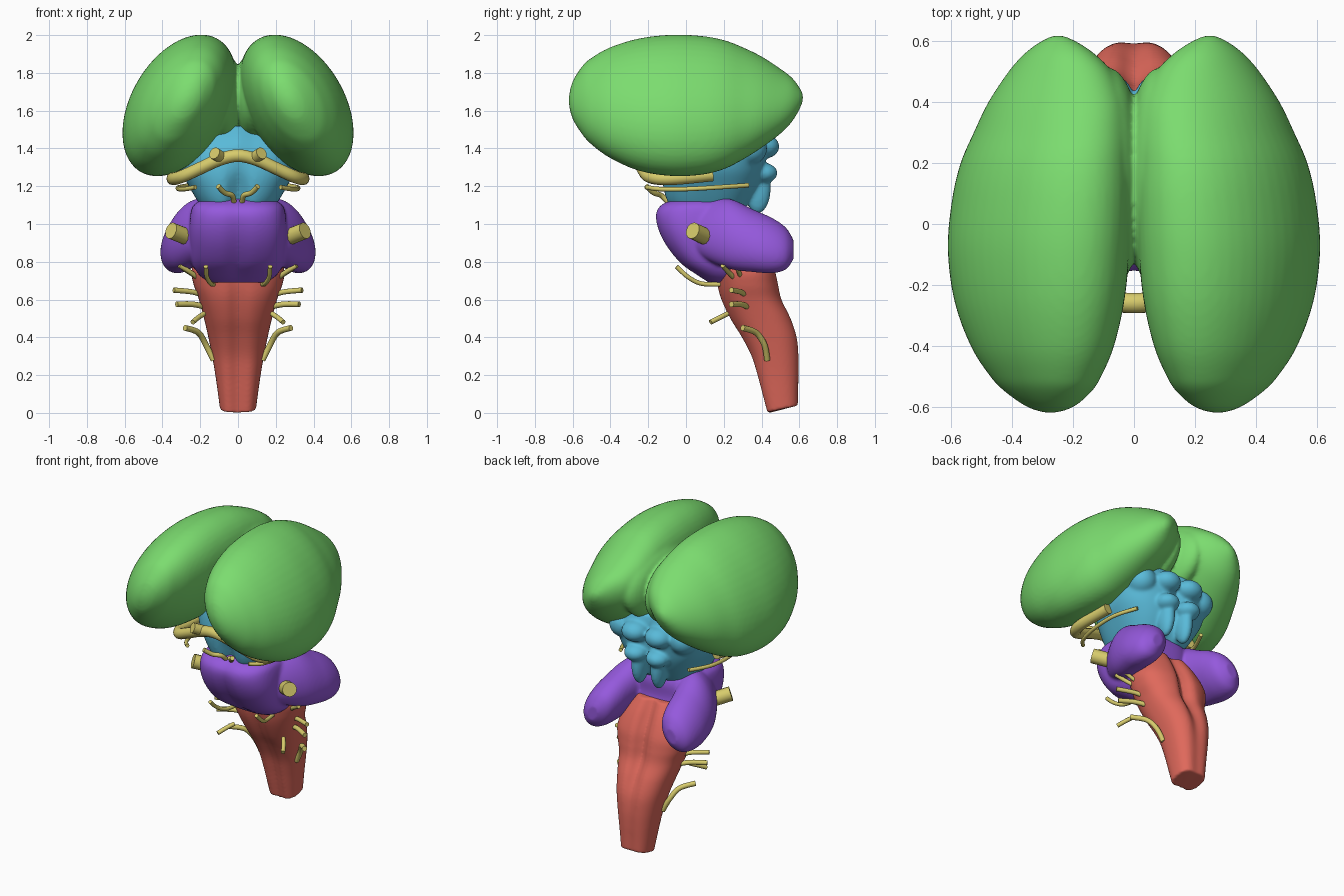
import bpy, bmesh, math
from mathutils import Vector, Matrix


def material(name, rgb):
    m = bpy.data.materials.new(name)
    m.diffuse_color = (*rgb, 1)
    return m


GREEN = material("green", (0.20, 0.72, 0.16))
BLUE = material("blue", (0.10, 0.49, 0.69))
PURPLE = material("purple", (0.30, 0.10, 0.72))
RED = material("red", (0.74, 0.14, 0.105))
YELLOW = material("yellow", (0.68, 0.60, 0.15))


def blend(keys, n=6):
    """Catmull-Rom interpolation between key tuples."""
    out = []
    for i in range(len(keys) - 1):
        p = [Vector(keys[max(0, min(len(keys) - 1, i + k))]) for k in (-1, 0, 1, 2)]
        for j in range(n):
            t = j / n
            out.append(0.5 * (2 * p[1] + (p[2] - p[0]) * t + (2 * p[0] - 5 * p[1] + 4 * p[2] - p[3]) * t * t
                              + (3 * p[1] - p[0] - 3 * p[2] + p[3]) * t ** 3))
    return out + [Vector(keys[-1])]


def loft(bm, rings):
    rows = [[bm.verts.new(p) for p in r] for r in rings]
    n = len(rows[0])
    for a, b in zip(rows, rows[1:]):
        for i in range(n):
            bm.faces.new((a[i], a[(i + 1) % n], b[(i + 1) % n], b[i]))
    bm.faces.new(rows[0])
    bm.faces.new(rows[-1])


def ball(bm, loc, size):
    m = Matrix.Translation(loc) @ Matrix.Diagonal((*size, 1))
    bmesh.ops.create_uvsphere(bm, u_segments=32, v_segments=20, radius=1, matrix=m)


def lobe(bm, keys, side, shear):
    """Egg along y from keys (y, x centre, x radius, z centre, z radius)."""
    rings = []
    for y, cx, a, cz, b in blend(keys):
        ring = []
        for i in range(48):
            t = math.tau * i / 48
            c, s = math.cos(t), math.sin(t)
            ring.append((side * (cx + a * c), y,
                         cz + b * (-shear * c + math.sqrt(1 - shear ** 2) * s)))
        rings.append(ring)
    loft(bm, rings)


def stem(bm, keys, power=2.0, groove=0.04, tilt=0.0):
    """Upright body from keys (z, half width, y front, y back, front groove, back groove)."""
    rings = []
    for z, w, y0, y1, gf, gb in blend(keys):
        ring = []
        for i in range(80):
            t = math.tau * i / 80
            c, s = math.cos(t), math.sin(t)
            x = w * math.copysign(abs(c) ** (2 / power), c)
            v = math.copysign(abs(s) ** (2 / power), s)
            cut = math.exp(-(x / groove) ** 2)
            y = (y0 + y1) / 2 + v * (y1 - y0) / 2 + (gf * cut if s < 0 else -gb * cut)
            ring.append((x, y, z + tilt * (v + 1) / 2 * max(0, 1 - z / 0.2)))
        rings.append(ring)
    loft(bm, rings)


def apply(ob):
    bpy.ops.object.select_all(action='DESELECT')
    ob.select_set(True)
    bpy.context.view_layer.objects.active = ob
    bpy.ops.object.convert(target='MESH')
    bpy.ops.object.shade_smooth()


def finish(bm, name, mat, voxel=0.012, rounds=6):
    """Fuse the overlapping shells of a part into one smooth skin."""
    bmesh.ops.recalc_face_normals(bm, faces=bm.faces)
    me = bpy.data.meshes.new(name)
    bm.to_mesh(me)
    bm.free()
    me.materials.append(mat)
    ob = bpy.data.objects.new(name, me)
    bpy.context.collection.objects.link(ob)
    r = ob.modifiers.new("fuse", 'REMESH')
    r.mode, r.voxel_size = 'VOXEL', voxel
    s = ob.modifiers.new("soften", 'SMOOTH')
    s.factor, s.iterations = 0.5, rounds
    apply(ob)


def nerve(name, pts, radius):
    cu = bpy.data.curves.new(name, 'CURVE')
    cu.dimensions = '3D'
    cu.bevel_depth, cu.bevel_resolution, cu.use_fill_caps = radius, 4, True
    path = blend(pts) if len(pts) > 2 else [Vector(p) for p in pts]
    sp = cu.splines.new('POLY')
    sp.points.add(len(path) - 1)
    for q, p in zip(sp.points, path):
        q.co = (*p, 1)
    cu.materials.append(YELLOW)
    ob = bpy.data.objects.new(name, cu)
    bpy.context.collection.objects.link(ob)
    apply(ob)
    bpy.ops.object.shade_smooth_by_angle(angle=math.radians(50))


# Paired upper lobes, joined along the middle with a crease
bm = bmesh.new()
LOBE = [(-0.62, 0.275, 0.02, 1.655, 0.025), (-0.60, 0.275, 0.078, 1.655, 0.10), (-0.55, 0.282, 0.143, 1.655, 0.18),
        (-0.5, 0.29, 0.183, 1.65, 0.23), (-0.4, 0.301, 0.236, 1.642, 0.294), (-0.25, 0.311, 0.28, 1.632, 0.35),
        (-0.08, 0.313, 0.299, 1.628, 0.374), (0.08, 0.303, 0.295, 1.628, 0.368), (0.2, 0.29, 0.28, 1.632, 0.342),
        (0.3, 0.27, 0.257, 1.638, 0.298), (0.4, 0.253, 0.226, 1.645, 0.242), (0.5, 0.243, 0.170, 1.65, 0.172),
        (0.56, 0.245, 0.115, 1.658, 0.118), (0.60, 0.248, 0.058, 1.665, 0.06), (0.62, 0.25, 0.015, 1.67, 0.018)]
for s in (-1, 1):
    lobe(bm, LOBE, s, 0.39)
    ball(bm, (s * 0.085, 0.145, 1.67), (0.12, 0.37, 0.235))
finish(bm, "upper_lobes", GREEN, 0.012, 6)

# Midbrain with front cleft, rear bumps and tapering pegs
bm = bmesh.new()
stem(bm, [(1.04, 0.15, -0.02, 0.28, 0.02, 0), (1.10, 0.20, -0.10, 0.33, 0.06, 0.02),
          (1.2, 0.26, -0.13, 0.39, 0.05, 0.03), (1.3, 0.31, -0.13, 0.42, 0.01, 0.03),
          (1.42, 0.32, -0.10, 0.43, -0.02, 0.04), (1.52, 0.26, -0.02, 0.39, -0.02, 0.02)], 2.6, 0.05)
for s in (-1, 1):
    ball(bm, (s * 0.085, 0.41, 1.41), (0.085, 0.085, 0.065))
    ball(bm, (s * 0.08, 0.405, 1.27), (0.075, 0.08, 0.055))
    ball(bm, (s * 0.22, 0.33, 1.40), (0.09, 0.10, 0.09))
    ball(bm, (s * 0.07, 0.38, 1.19), (0.045, 0.07, 0.135))
finish(bm, "midbrain", BLUE, 0.009, 12)

# Pons with swept back side arms
bm = bmesh.new()
stem(bm, [(0.69, 0.15, 0.12, 0.34, 0, 0), (0.73, 0.205, 0.055, 0.36, 0.01, 0), (0.79, 0.24, -0.03, 0.36, 0.02, 0),
          (0.88, 0.253, -0.105, 0.34, 0.02, 0), (0.97, 0.258, -0.15, 0.32, 0.015, 0),
          (1.05, 0.252, -0.163, 0.32, 0.01, 0), (1.10, 0.235, -0.135, 0.30, 0.01, 0),
          (1.135, 0.18, -0.06, 0.24, 0, 0)], 2.8, 0.05)
ARM = [(0.0, 0.15, 0.05, 0.97, 0.08), (0.08, 0.185, 0.10, 0.965, 0.14), (0.22, 0.24, 0.13, 0.95, 0.185),
       (0.36, 0.275, 0.132, 0.91, 0.165), (0.46, 0.285, 0.122, 0.885, 0.145), (0.53, 0.288, 0.095, 0.87, 0.11),
       (0.57, 0.29, 0.04, 0.865, 0.05)]
for s in (-1, 1):
    lobe(bm, ARM, s, 0.3)
finish(bm, "pons", PURPLE, 0.01, 6)

# Medulla with front and rear grooves, sloping up between the arms
bm = bmesh.new()
stem(bm, [(0.0, 0.095, 0.415, 0.602, 0.025, 0.012), (0.1, 0.107, 0.39, 0.603, 0.025, 0.012),
          (0.2, 0.12, 0.365, 0.605, 0.025, 0.012), (0.3, 0.137, 0.335, 0.605, 0.025, 0.015),
          (0.4, 0.157, 0.285, 0.597, 0.025, 0.025), (0.5, 0.18, 0.225, 0.565, 0.025, 0.04),
          (0.6, 0.207, 0.18, 0.515, 0.025, 0.05), (0.68, 0.235, 0.16, 0.495, 0.02, 0.05),
          (0.76, 0.245, 0.15, 0.475, 0.02, 0.05), (0.86, 0.20, 0.16, 0.43, 0, 0.05),
          (0.95, 0.13, 0.18, 0.375, 0, 0.04)], 2.4, 0.045, 0.04)
finish(bm, "medulla", RED, 0.008, 5)

# Crossing optic band around the front
half = [(0.10, -0.25, 1.34), (0.2, -0.23, 1.295), (0.30, -0.19, 1.25), (0.345, -0.08, 1.24), (0.32, 0.14, 1.26)]
nerve("optic_band", [(-x, y, z) for x, y, z in reversed(half)] + [(0, -0.26, 1.362)] + half, 0.034)

# Mirrored nerves: name, radius, path
NERVES = [
    ("optic_stub", 0.033, [(0.08, -0.24, 1.345), (0.125, -0.30, 1.375)]),
    ("eye_nerve", 0.014, [(0.02, -0.08, 1.10), (0.03, -0.13, 1.15), (0.07, -0.17, 1.165), (0.105, -0.21, 1.20)]),
    ("wrapping_nerve", 0.012, [(0.25, 0.33, 1.205), (0.31, 0.18, 1.195), (0.315, 0, 1.185),
                               (0.28, -0.14, 1.185), (0.225, -0.21, 1.195)]),
    ("side_nerve", 0.045, [(0.23, 0.14, 0.915), (0.355, 0.035, 0.965)]),
    ("lower_pons_nerve", 0.012, [(0.13, 0.18, 0.68), (0.145, 0.08, 0.685), (0.165, 0.01, 0.72),
                                 (0.17, -0.05, 0.775)]),
    ("upper_ear_nerve", 0.013, [(0.22, 0.25, 0.72), (0.26, 0.22, 0.75), (0.31, 0.195, 0.78)]),
    ("lower_ear_nerve", 0.012, [(0.22, 0.29, 0.72), (0.26, 0.28, 0.745), (0.30, 0.27, 0.77)]),
    ("upper_throat_nerve", 0.014, [(0.18, 0.32, 0.62), (0.24, 0.29, 0.64), (0.34, 0.24, 0.65)]),
    ("lower_throat_nerve", 0.015, [(0.17, 0.33, 0.56), (0.24, 0.29, 0.575), (0.325, 0.24, 0.575)]),
    ("tongue_nerve", 0.013, [(0.18, 0.22, 0.525), (0.21, 0.18, 0.505), (0.24, 0.13, 0.48)][::-1]),
    ("accessory_nerve", 0.016, [(0.13, 0.43, 0.28), (0.17, 0.415, 0.36), (0.21, 0.37, 0.425), (0.28, 0.30, 0.45)]),
]
for name, radius, pts in NERVES:
    for side, s in (("left", -1), ("right", 1)):
        nerve(f"{name}_{side}", [(s * x, y, z) for x, y, z in pts], radius)
